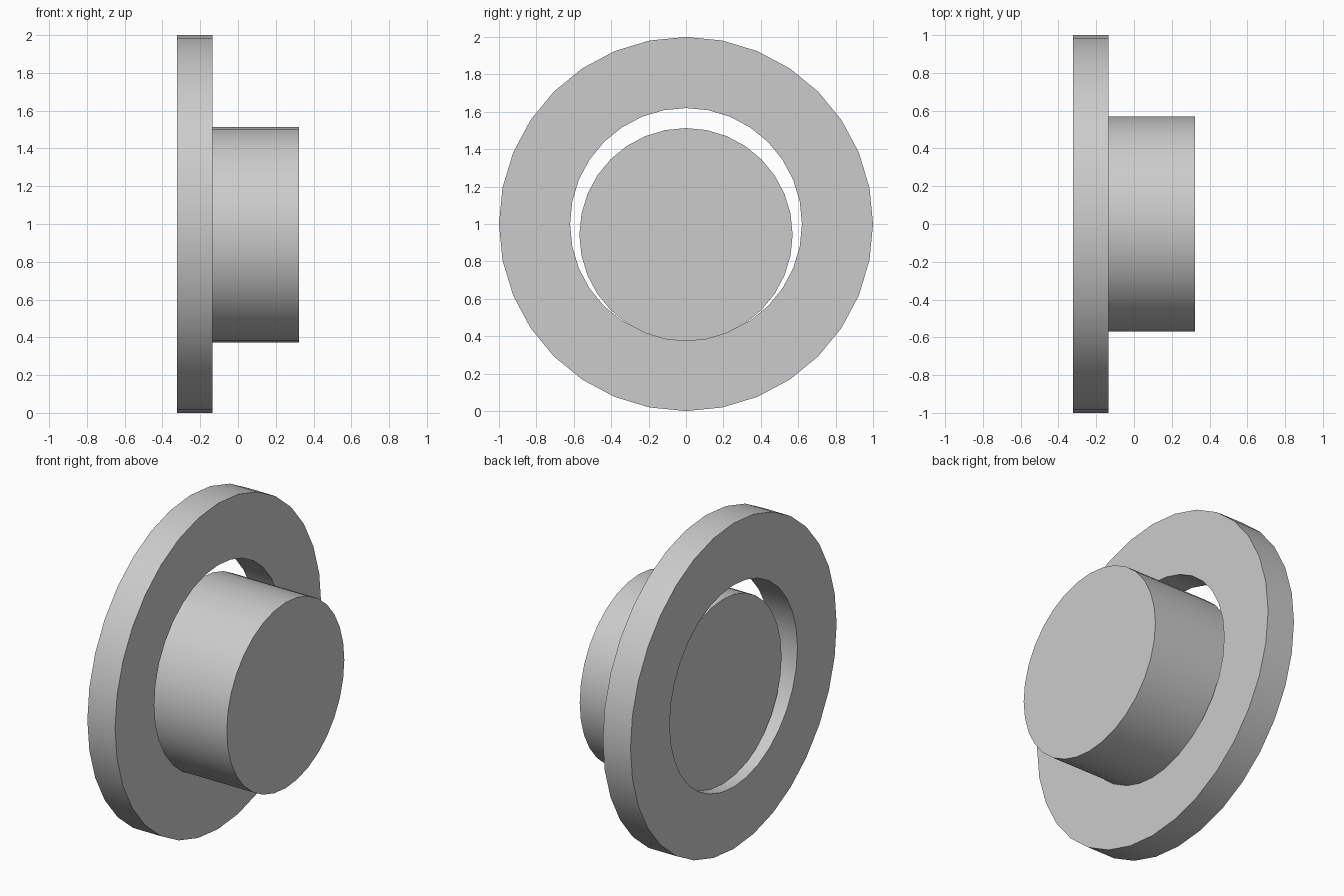
import bpy, bmesh
from math import sin, cos, pi, radians

if "Cube" in bpy.data.objects:
    bpy.data.objects.remove(bpy.data.objects["Cube"])

GREY = (0.6, 0.6, 0.6, 1)
mat = bpy.data.materials.new("plain grey")
mat.use_nodes = True
mat.diffuse_color = GREY
mat.node_tree.nodes["Principled BSDF"].inputs["Base Color"].default_value = GREY
SIDES = 32


def circle(bm, x, z, radius):
    """Circle of vertices around the x axis."""
    angles = [2 * pi * i / SIDES for i in range(SIDES)]
    return [bm.verts.new((x, radius * cos(a), z + radius * sin(a))) for a in angles]


def bridge(bm, a, b):
    for i in range(SIDES):
        j = (i + 1) % SIDES
        bm.faces.new((a[i], a[j], b[j], b[i]))


def finish(bm, name):
    bmesh.ops.recalc_face_normals(bm, faces=bm.faces)
    mesh = bpy.data.meshes.new(name)
    bm.to_mesh(mesh)
    bm.free()
    mesh.materials.append(mat)
    obj = bpy.data.objects.new(name, mesh)
    bpy.context.collection.objects.link(obj)
    bpy.ops.object.select_all(action="DESELECT")
    obj.select_set(True)
    bpy.context.view_layer.objects.active = obj
    bpy.ops.object.shade_smooth_by_angle(angle=radians(30))


# Upright flat ring: a rectangular section swept around the x axis
bm = bmesh.new()
section = [(-0.323, 1), (-0.135, 1), (-0.135, 0.62), (-0.323, 0.62)]
loops = [circle(bm, x, 1, r) for x, r in section]
for k in range(4):
    bridge(bm, loops[k], loops[(k + 1) % 4])
finish(bm, "flange_ring")

# Solid plug resting on the bottom of the ring's hole
bm = bmesh.new()
ends = [circle(bm, x, 0.943, 0.57) for x in (-0.25, 0.323)]
bridge(bm, *ends)
for end in ends:
    bm.faces.new(end)
finish(bm, "plug_cylinder")
